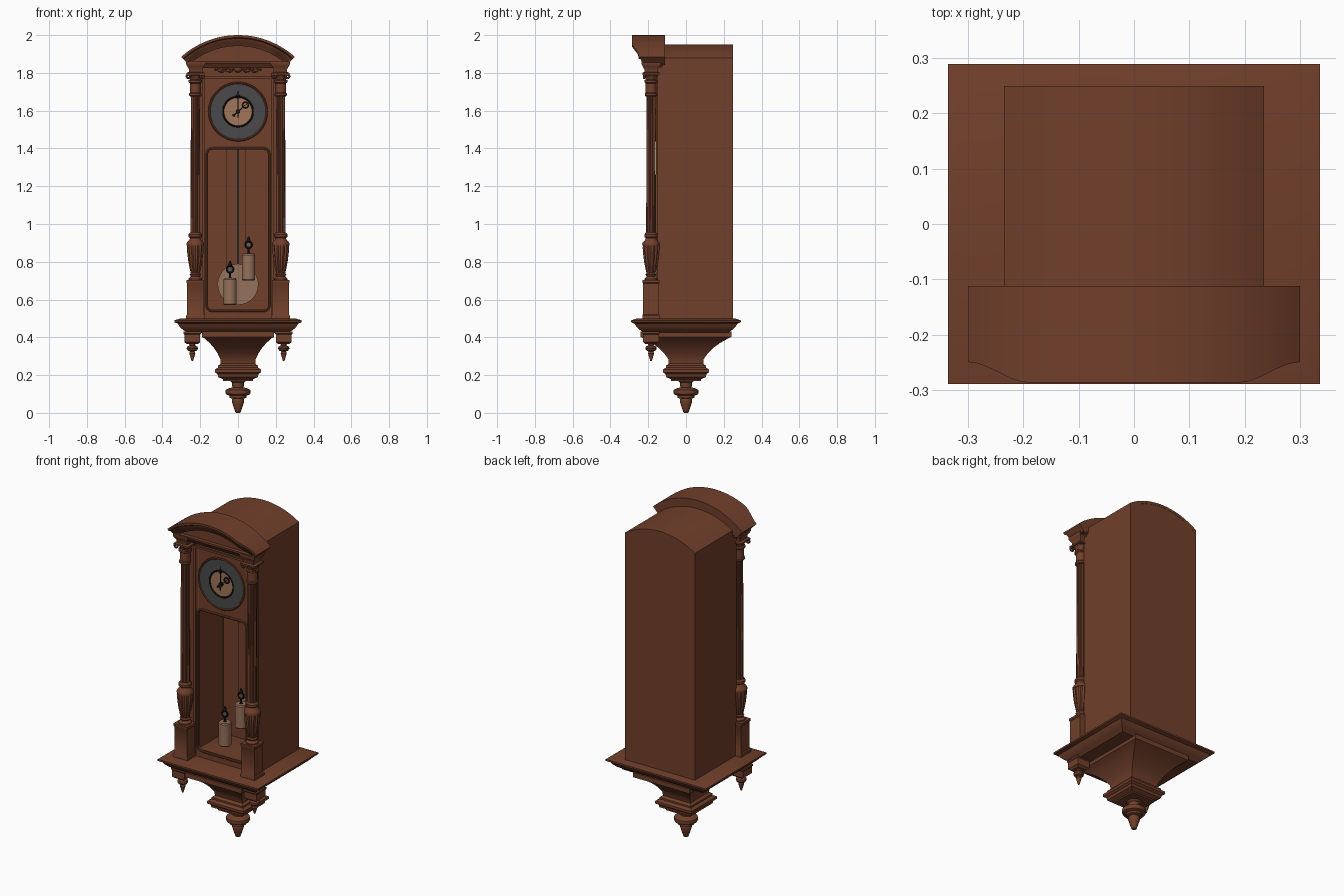
import bpy, bmesh, math
from mathutils import Vector

if "Cube" in bpy.data.objects:
    bpy.data.objects.remove(bpy.data.objects["Cube"])

def material(name, r, g, b):
    m = bpy.data.materials.new(name)
    m.diffuse_color = (r, g, b, 1)
    m.use_nodes = True
    m.node_tree.nodes["Principled BSDF"].inputs["Base Color"].default_value = m.diffuse_color
    return m

WOOD = material("walnut wood", 0.165, 0.05, 0.024)
GREY = material("dial grey", 0.068, 0.068, 0.072)
TAN = material("dial tan", 0.36, 0.18, 0.10)
BRASS = material("brass", 0.30, 0.165, 0.105)
BLACK = material("black hands", 0.008, 0.006, 0.006)
STEEL = material("cord steel", 0.13, 0.115, 0.10)

def finish(o, mat):
    o.data.materials.clear()
    o.data.materials.append(mat)
    bpy.ops.object.select_all(action='DESELECT')
    o.select_set(True)
    bpy.context.view_layer.objects.active = o
    bpy.ops.object.shade_smooth_by_angle(angle=math.radians(35))
    return o

def add_mesh(name, bm, mat):
    bmesh.ops.recalc_face_normals(bm, faces=bm.faces)
    me = bpy.data.meshes.new(name)
    bm.to_mesh(me)
    bm.free()
    o = bpy.data.objects.new(name, me)
    bpy.context.collection.objects.link(o)
    return finish(o, mat)

def loft(name, rings, mat=WOOD):
    """Skin a list of equal closed rings and cap both ends."""
    bm = bmesh.new()
    vs = [[bm.verts.new(p) for p in r] for r in rings]
    n = len(rings[0])
    for a, b in zip(vs, vs[1:]):
        for i in range(n):
            bm.faces.new((a[i], a[(i + 1) % n], b[(i + 1) % n], b[i]))
    bm.faces.new(vs[0])
    bm.faces.new(vs[-1])
    return add_mesh(name, bm, mat)

def rect_loft(name, rows, cx=0, cy=0, mat=WOOD):
    """Rows of (half x, half y, z)."""
    return loft(name, [[(cx + sx * hx, cy + sy * hy, z) for sx, sy in
                        ((-1, -1), (1, -1), (1, 1), (-1, 1))] for hx, hy, z in rows], mat)

def lathe(name, rows, cx=0, cy=0, mat=WOOD, flutes=0, depth=0, seg=32):
    """Rows of (radius, z), optionally with vertical flutes."""
    rings = []
    for r, z in rows:
        ring = []
        for i in range(seg):
            a = 2 * math.pi * i / seg
            q = r * (1 - depth * (0.5 + 0.5 * math.cos(flutes * a)))
            ring.append((cx + q * math.cos(a), cy + q * math.sin(a), z))
        rings.append(ring)
    return loft(name, rings, mat)

def plate(name, loops, y0, y1, mat=WOOD):
    """Flat xz outline with holes, extruded from y0 to y1."""
    cu = bpy.data.curves.new(name, 'CURVE')
    cu.dimensions = '2D'
    cu.fill_mode = 'BOTH'
    cu.extrude = (y1 - y0) / 2
    for lp in loops:
        s = cu.splines.new('POLY')
        s.points.add(len(lp) - 1)
        s.use_cyclic_u = True
        for p, (x, z) in zip(s.points, lp):
            p.co = (x, z, 0, 1)
    o = bpy.data.objects.new(name, cu)
    bpy.context.collection.objects.link(o)
    o.rotation_euler.x = math.pi / 2
    o.location.y = (y0 + y1) / 2
    bpy.ops.object.select_all(action='DESELECT')
    o.select_set(True)
    bpy.context.view_layer.objects.active = o
    bpy.ops.object.convert(target='MESH')
    return finish(bpy.context.view_layer.objects.active, mat)

def tube(name, pts, r, mat=WOOD, cyclic=False, res=3):
    """Round bar along a path of 3D points."""
    cu = bpy.data.curves.new(name, 'CURVE')
    cu.dimensions = '3D'
    cu.bevel_depth = r
    cu.bevel_resolution = res
    cu.use_fill_caps = True
    s = cu.splines.new('POLY')
    s.points.add(len(pts) - 1)
    s.use_cyclic_u = cyclic
    for p, c in zip(s.points, pts):
        p.co = (*c, 1)
    o = bpy.data.objects.new(name, cu)
    bpy.context.collection.objects.link(o)
    bpy.ops.object.select_all(action='DESELECT')
    o.select_set(True)
    bpy.context.view_layer.objects.active = o
    bpy.ops.object.convert(target='MESH')
    return finish(bpy.context.view_layer.objects.active, mat)

def circle(cx, cz, r, n=48):
    return [(cx + r * math.cos(2 * math.pi * i / n), cz + r * math.sin(2 * math.pi * i / n)) for i in range(n)]

def rounded(x, z0, z1, r):
    out = []
    for cx, cz, a0 in ((x - r, z1 - r, 0), (-x + r, z1 - r, 90), (-x + r, z0 + r, 180), (x - r, z0 + r, 270)):
        for k in range(7):
            a = math.radians(a0 + 15 * k)
            out.append((cx + r * math.cos(a), cz + r * math.sin(a)))
    return out

def arched(hx, z0, zs, zt, n=24):
    """Box outline with a segmental arch on top."""
    h = zt - zs
    R = (hx * hx + h * h) / (2 * h)
    A = math.asin(hx / R)
    arc = [(R * math.sin(A - 2 * A * i / n), zt - R + R * math.cos(A - 2 * A * i / n)) for i in range(n + 1)]
    return [(-hx, z0), (hx, z0)] + arc

# case: hollow arched tube, back and front with window
plate("case_shell", [arched(.235, .49, 1.88, 1.95), arched(.222, .495, 1.865, 1.935)], -.14, .25)
plate("case_back", [arched(.225, .492, 1.87, 1.94)], .18, .249)
window = rounded(.165, .54, 1.40, .03)
plate("case_front", [arched(.234, .492, 1.87, 1.94), window], -.15, -.13)
tube("window_bead", [(x, -.152, z) for x, z in window], .007, cyclic=True)
for s in (-1, 1):
    plate("door_side_strip", [[(s * .176, .52), (s * .188, .52), (s * .188, 1.80), (s * .176, 1.80)]], -.158, -.148)

# bracket base with moulded shelf, swept pyramid and square plinth
rect_loft("base_shelf", [(.305, .26, .50), (.337, .29, .49), (.337, .29, .48), (.318, .272, .472),
                         (.308, .262, .455), (.292, .246, .44), (.275, .23, .43), (.27, .225, .422)])
rect_loft("base_bracket", [(.19, .24, .43), (.19, .24, .402), (.178, .225, .395), (.15, .18, .37), (.128, .145, .345),
                           (.108, .115, .315), (.094, .094, .285), (.09, .09, .25)])
rect_loft("base_plinth", [(.09, .09, .262), (.105, .105, .25), (.105, .105, .24), (.122, .122, .23),
                          (.122, .122, .215), (.108, .108, .205), (.105, .105, .19), (.08, .08, .178), (.08, .08, .17)])
lathe("bottom_finial", [(.05, .175), (.032, .16), (.03, .135), (.05, .13), (.065, .122), (.067, .11), (.063, .098),
                        (.045, .092), (.045, .08), (.03, .075), (.033, .062), (.028, .045), (.02, .02), (.014, .003), (.01, 0)])

# turned columns, pedestals and corner drops
CY = -.185
for s in (-1, 1):
    cx = s * .226
    rect_loft("pedestal", [(.048, .046, .49), (.048, .046, .515), (.043, .043, .522), (.043, .043, .685),
                           (.047, .046, .69), (.047, .046, .703)], cx, CY)
    lathe("column_vase_foot", [(.036, .70), (.036, .71), (.024, .722), (.03, .732), (.024, .74)], cx, CY)
    lathe("column_vase", [(.024, .735), (.03, .76), (.038, .80), (.044, .845), (.046, .875), (.044, .89)],
          cx, CY, flutes=12, depth=.12, seg=72)
    lathe("column_vase_top", [(.046, .885), (.047, .895), (.042, .905), (.032, .915), (.028, .925),
                              (.036, .932), (.036, .945), (.028, .955)], cx, CY)
    lathe("column_shaft", [(.027, .95), (.024, 1.69)], cx, CY, flutes=12, depth=.12, seg=72)
    lathe("column_neck", [(.028, 1.675), (.033, 1.68), (.033, 1.69), (.029, 1.695), (.029, 1.745),
                          (.036, 1.75), (.036, 1.76), (.03, 1.765)], cx, CY)
    lathe("column_capital", [(.028, 1.76), (.031, 1.775), (.04, 1.788), (.048, 1.795)], cx, CY,
          flutes=8, depth=.15, seg=48)
    rect_loft("capital_block", [(.048, .046, 1.79), (.048, .046, 1.80), (.036, .036, 1.805), (.036, .036, 1.82),
                                (.045, .045, 1.835), (.05, .05, 1.845), (.05, .05, 1.86)], cx - s * .002, CY)
    for k in (-1, 1):
        tube("capital_scroll", [(cx + k * .036 + .01 * math.cos(a * .6283), CY - .036, 1.782 + .01 * math.sin(a * .6283))
                                for a in range(10)], .006, cyclic=True)
    dx = s * .242
    rect_loft("drop_block", [(.047, .046, .43), (.047, .046, .42), (.042, .042, .415), (.042, .042, .375),
                             (.03, .03, .365)], dx, CY)
    lathe("drop_finial", [(.02, .37), (.014, .358), (.028, .35), (.03, .34), (.024, .33), (.012, .325),
                          (.016, .315), (.01, .295), (.004, .275)], dx, CY)

# arched pediment: moulding swept along an arc, tympanum and lower cornice
R, ZC = .449, 1.551
A = math.asin(.3 / R)
rings = []
for i in range(41):
    a = -A + 2 * A * i / 40
    t = min(1, (.3 - abs(R * math.sin(a))) / .11)
    f = -.25 - .037 * t * t * (3 - 2 * t)
    rings.append([(r * math.sin(a), y, ZC + r * math.cos(a)) for r, y in
                  ((R, -.112), (R, f), (R - .013, f), (R - .018, f + .01), (R - .03, f + .014),
                   (R - .045, f + .03), (R - .058, f + .036), (R - .058, -.112))])
loft("pediment_arch", rings)
r2 = R - .05
A2 = math.acos((1.842 - ZC) / r2)
plate("tympanum", [[(r2 * math.sin(A2 - A2 * i / 12), ZC + r2 * math.cos(A2 - A2 * i / 12)) for i in range(25)]], -.21, -.114)
rect_loft("lower_cornice", [(.235, .04, 1.825), (.24, .046, 1.835), (.25, .054, 1.845), (.256, .06, 1.853),
                            (.256, .06, 1.863)], 0, -.172)

# carved frieze ornament
plate("frieze_rail", [[(-.19, 1.77), (.19, 1.77), (.19, 1.782), (-.19, 1.782)]], -.16, -.145)

def ball(name, c, sc, mat=WOOD):
    bm = bmesh.new()
    bmesh.ops.create_uvsphere(bm, u_segments=12, v_segments=8, radius=1)
    for v in bm.verts:
        v.co = Vector((v.co.x * sc[0] + c[0], v.co.y * sc[1] + c[1], v.co.z * sc[2] + c[2]))
    return add_mesh(name, bm, mat)

ball("carved_shell", (0, -.16, 1.822), (.022, .02, .02))
for s in (-1, 1):
    tube("carved_scroll", [(s * (.04 + (.002 + .0011 * k) * math.cos(k * .6)), -.158,
                            1.818 + (.002 + .0011 * k) * math.sin(k * .6)) for k in range(16)], .006)
    tube("carved_tendril", [(s * (.05 + .006 * k), -.156, 1.815 + .011 * math.sin(k * .8)) for k in range(13)], .006)
    for k in range(4):
        ball("carved_leaf", (s * (.03 + .022 * k), -.155, 1.826 - .014 * (k % 2)), (.012, .012, .008))

# dial
DZ = 1.595
plate("dial_ring", [circle(0, DZ, .15), circle(0, DZ, .078)], -.16, -.148, GREY)
plate("dial_centre", [circle(0, DZ, .08)], -.158, -.148, TAN)
for r, w, m in ((.152, .006, WOOD), (.079, .005, BLACK)):
    tube("dial_bezel", [(x, -.158, z) for x, z in circle(0, DZ, r)], w, m, True)

# hands
def hand(name, ang, length, bow, y):
    d = (math.sin(ang), math.cos(ang))
    at = lambda k: (d[0] * k, DZ + d[1] * k)
    (bx, bz), (tx, tz), (ex, ez) = at(-.035), at(length), at(length * .7)
    w = .004
    px, pz = d[1] * w, -d[0] * w
    plate(name, [[(bx + px, bz + pz), (bx - px, bz - pz), (tx - px * .3, tz - pz * .3), (tx + px * .3, tz + pz * .3)]], y - .003, y, BLACK)
    plate(name + "_bow", [circle(ex, ez, bow, 20), circle(ex, ez, bow * .55, 20)], y - .003, y, BLACK)

hand("minute_hand", 0, .115, .012, -.168)
hand("hour_hand", .85, .075, .02, -.164)
plate("hand_hub", [circle(0, DZ, .012, 20)], -.172, -.158, BLACK)
ball("seconds_hub", (-.022, -.16, DZ - .02), (.007, .004, .007), BLACK)

# pendulum
plate("pendulum_bob", [circle(0, .68, .108)], .142, .155, BRASS)
tube("pendulum_rod", [(0, .148, .70), (0, .148, 1.75)], .005, STEEL)

# weights with pulleys and cords
for wx, z0, wy in ((-.042, .57, -.065), (.056, .70, -.05)):
    lathe("weight", [(.03, z0), (.035, z0 + .006), (.035, z0 + .137), (.03, z0 + .143)], wx, wy, BRASS)
    lathe("weight_hook", [(.012, z0 + .14), (.005, z0 + .15), (.005, z0 + .175)], wx, wy, BLACK, seg=12)
    tube("pulley", [(x, wy, z) for x, z in circle(wx, z0 + .19, .018, 20)], .005, BLACK, True)
    plate("pulley_wheel", [circle(wx, z0 + .19, .012, 20)], wy - .004, wy + .004, STEEL)
    lathe("pulley_tip", [(.008, z0 + .205), (.01, z0 + .215), (.003, z0 + .235)], wx, wy, BLACK, seg=12)
    tube("weight_cord", [(wx - .018, wy, z0 + .19), (wx - .018, wy, 1.6)], .0016, STEEL, res=1)
